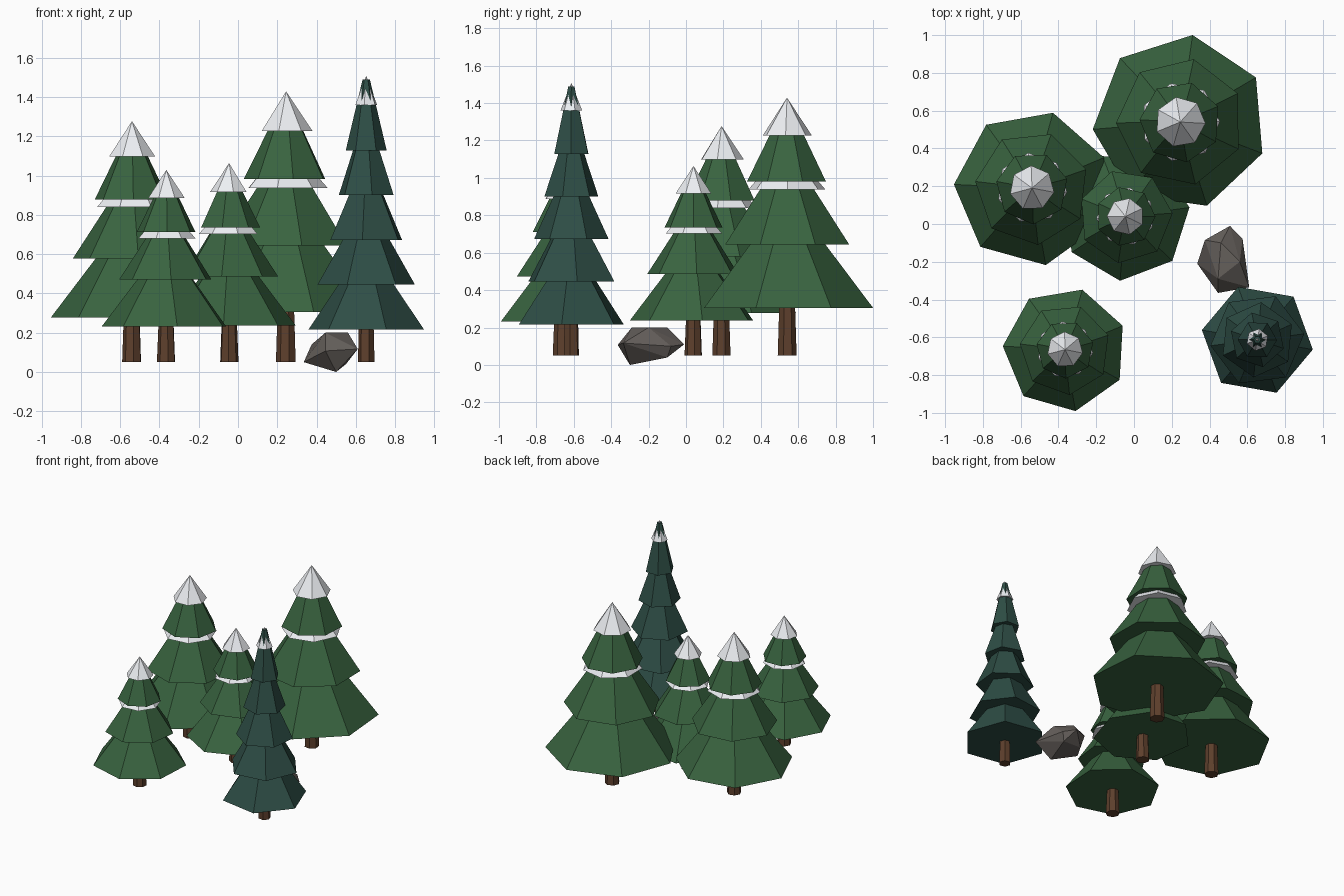
import bpy, bmesh
from math import sin, cos, pi, radians

if "Cube" in bpy.data.objects:
    bpy.data.objects.remove(bpy.data.objects["Cube"])


def material(name, rgb):
    m = bpy.data.materials.new(name)
    m.diffuse_color = (*rgb, 1)
    m.use_nodes = True
    m.node_tree.nodes["Principled BSDF"].inputs["Base Color"].default_value = m.diffuse_color
    return m


GREEN = material("needles_green", (0.04, 0.125, 0.05))
TEAL = material("needles_dark", (0.027, 0.075, 0.06))
SNOW = material("snow", (0.85, 0.87, 0.9))
BARK = material("bark", (0.11, 0.05, 0.025))
STONE = material("stone", (0.13, 0.115, 0.105))


def finish(name, bm, mat):
    bmesh.ops.recalc_face_normals(bm, faces=bm.faces)
    me = bpy.data.meshes.new(name)
    bm.to_mesh(me)
    bm.free()
    me.materials.append(mat)
    ob = bpy.data.objects.new(name, me)
    bpy.context.collection.objects.link(ob)
    return ob


def frustum(name, mat, x, y, z, h, r1, r2, sides, phase):
    """Closed flat-faced cone; phase (degrees) is the angle of the first corner from +x."""
    bm = bmesh.new()
    ang = [radians(phase) + 2 * pi * i / sides for i in range(sides)]
    low = [bm.verts.new((x + r1 * cos(a), y + r1 * sin(a), z)) for a in ang]
    bm.faces.new(low)
    if r2 > 0:
        top = [bm.verts.new((x + r2 * cos(a), y + r2 * sin(a), z + h)) for a in ang]
        bm.faces.new(top)
        for i in range(sides):
            j = (i + 1) % sides
            bm.faces.new((low[i], low[j], top[j], top[i]))
    else:
        tip = bm.verts.new((x, y, z + h))
        for i in range(sides):
            bm.faces.new((low[i], low[(i + 1) % sides], tip))
    return finish(name, bm, mat)


GROUND = 0.05


# Snowy pine: trunk, three needle tiers, a snow cap over each tier
def pine(name, x, y, s, phase, trunk_r):
    frustum(name + "_trunk", BARK, x, y, GROUND, 0.33 * s, trunk_r, trunk_r * 0.8, 7, phase)
    tiers = [(0.255, 0.575, 0.465), (0.594, 0.49, 0.34), (0.932, 0.41, 0.216)]
    for i, (z, h, r) in enumerate(tiers):
        p = phase - 4 * i
        frustum(f"{name}_tier_{i + 1}", GREEN, x, y, GROUND + z * s, h * s,
                r * s, r * s * 0.06, 7, p)
        frustum(f"{name}_snow_{i + 1}", SNOW, x, y, GROUND + (z + 0.6 * h) * s,
                0.49 * h * s, 0.62 * r * s, 0, 7, p + 180 / 7)


pine("left_pine", -0.54, 0.19, 0.89, 23, 0.05)
pine("front_pine", -0.365, -0.665, 0.71, 22.5, 0.048)
pine("middle_pine", -0.045, 0.04, 0.735, 8, 0.048)
pine("back_pine", 0.245, 0.54, 1.0, 30.5, 0.052)

# Slim dark spruce: five twisted tiers and one snow tip
SX, SY = 0.653, -0.613
frustum("spruce_trunk", BARK, SX, SY, GROUND, 0.28, 0.043, 0.036, 6, -10)
for i, r in enumerate((0.298, 0.25, 0.2, 0.147, 0.104)):
    frustum(f"spruce_tier_{i + 1}", TEAL, SX, SY, 0.217 + 0.228 * i, 0.36,
            r, r * 0.18, 6, -10 + 17.2 * i)
frustum("spruce_snow", SNOW, SX, SY, 1.36, 0.148, 0.059, 0, 6, 20)

# Faceted rock: hull of a few corner points
bm = bmesh.new()
for p in [(.508, -.01, .11), (.575, -.08, .10), (.61, -.335, .117), (.445, -.365, .107),
          (.335, -.21, .05), (.375, -.085, .14), (.56, -.2, .2), (.445, -.29, .2),
          (.46, -.1, .2), (.50, -.3, .0), (.55, -.1, .04), (.40, -.1, .045)]:
    bm.verts.new(p)
bmesh.ops.convex_hull(bm, input=bm.verts)
finish("rock", bm, STONE)
